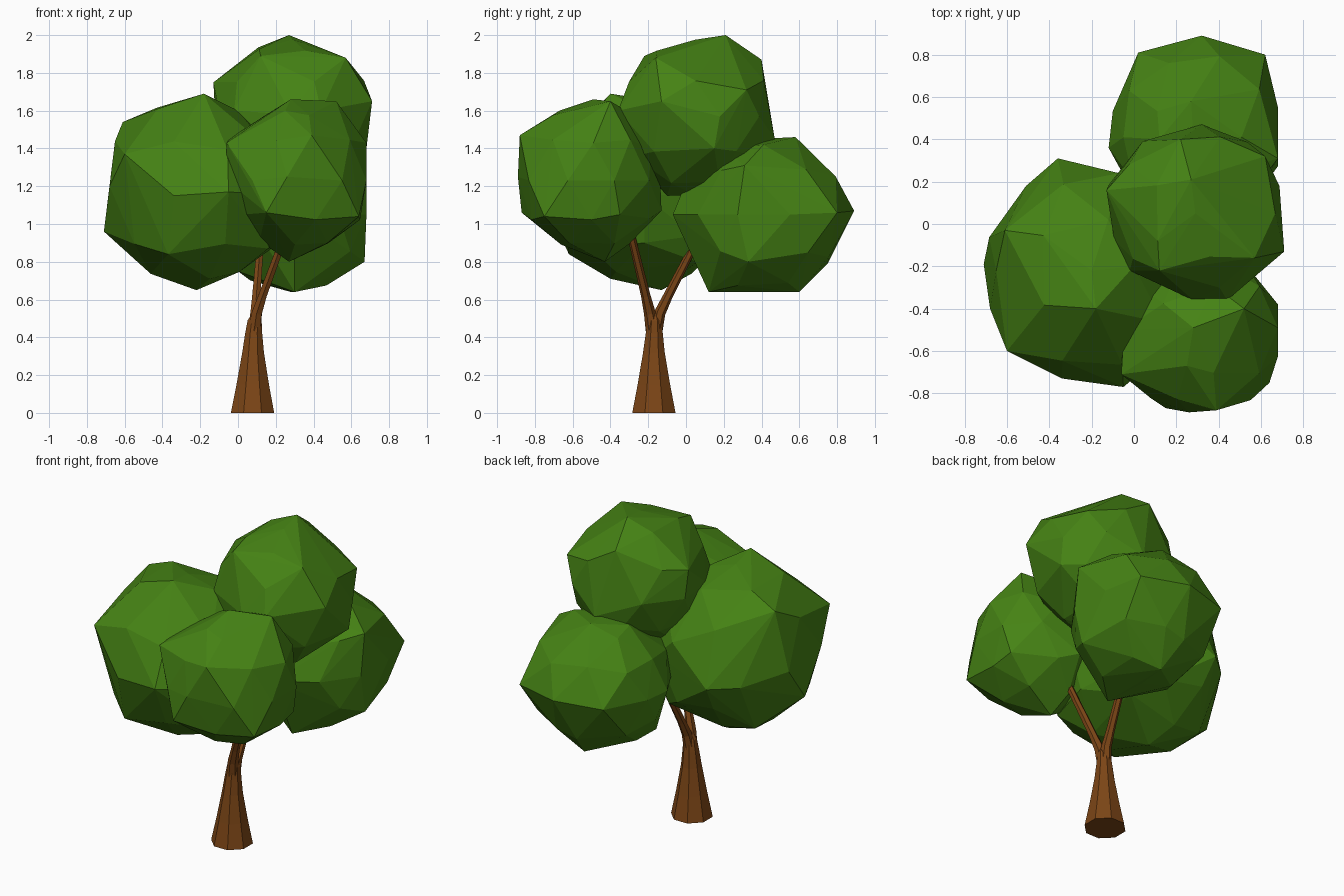
import bpy, bmesh
from math import pi, cos, sin, exp, log
from mathutils import Vector


def material(name, rgb):
    m = bpy.data.materials.new(name)
    m.diffuse_color = (*rgb, 1)
    return m


bark = material("bark", (0.2, 0.06, 0.008))
leaf = material("leaf", (0.06, 0.225, 0.007))


def finish(bm, name, mat):
    bmesh.ops.recalc_face_normals(bm, faces=bm.faces[:])
    me = bpy.data.meshes.new(name)
    bm.to_mesh(me)
    bm.free()
    me.materials.append(mat)
    bpy.context.collection.objects.link(bpy.data.objects.new(name, me))


def limb(name, path, sides, axis=None):
    """Faceted tube through (x, y, z, radius) stations."""
    bm = bmesh.new()
    d = Vector(axis or Vector(path[-1][:3]) - Vector(path[0][:3])).normalized()
    u = Vector((0, 1, 0)).cross(d).normalized()
    w = d.cross(u)
    rings = []
    for x, y, z, r in path:
        angles = [2 * pi * (i + 0.5) / sides for i in range(sides)]
        rings.append([bm.verts.new(Vector((x, y, z)) + r * (cos(a) * u + sin(a) * w))
                      for a in angles])
    for a, b in zip(rings, rings[1:]):
        for i in range(sides):
            j = (i + 1) % sides
            bm.faces.new((a[i], a[j], b[j], b[i]))
    bm.faces.new(rings[0])
    bm.faces.new(rings[-1])
    finish(bm, name, bark)


def foliage(name, centre, radius, bumps):
    """Low-poly ball whose surface is drawn out to the given bump points."""
    bm = bmesh.new()
    bmesh.ops.create_icosphere(bm, subdivisions=2, radius=1)
    c = Vector(centre)
    pulls = [Vector(b) - c for b in bumps]
    for v in bm.verts:
        n = v.co.normalized()
        total, s = 0.15, 0.15 * log(radius)
        for p in pulls:
            k = exp(-7 * (1 - n.dot(p.normalized())))
            total += k
            s += k * log(p.length)
        v.co = n * exp(s / total) * 0.945
        # Nothing bulges past the outermost bumps
        for i in range(3):
            v.co[i] = min(max(v.co[i], min(p[i] for p in pulls)),
                          max(p[i] for p in pulls))
    free = set(bm.verts)
    for p in pulls:
        v = min(free, key=lambda q: (q.co - p).length)
        v.co = p
        free.discard(v)
    bmesh.ops.translate(bm, verts=bm.verts[:], vec=c)
    # Hull keeps every clump a clean convex faceted shape
    res = bmesh.ops.convex_hull(bm, input=bm.verts[:])
    junk = {e for e in res["geom_interior"] + res["geom_unused"]
            if isinstance(e, bmesh.types.BMVert)}
    bmesh.ops.delete(bm, geom=list(junk), context='VERTS')
    finish(bm, name, leaf)


# Flared trunk and its two branches
limb("trunk", [(0.077, -0.17, 0, 0.124), (0.078, -0.17, 0.15, 0.093),
               (0.08, -0.17, 0.32, 0.062), (0.083, -0.168, 0.42, 0.049),
               (0.088, -0.167, 0.49, 0.04), (0.093, -0.167, 0.525, 0.02)], 8, (0, 0, 1))
limb("front_branch", [(0.087, -0.176, 0.44, 0.038), (0.1, -0.192, 0.53, 0.031),
                      (0.13, -0.213, 0.62, 0.025), (0.27, -0.305, 1.0, 0.02)], 6)
limb("back_branch", [(0.085, -0.158, 0.44, 0.036), (0.092, -0.138, 0.53, 0.03),
                     (0.097, -0.095, 0.62, 0.025), (0.12, 0.06, 0.92, 0.02)], 6)

# Four leaf clumps
foliage("left_foliage", (-0.2, -0.22, 1.16), 0.53, [
    (-0.18, -0.40, 1.69), (-0.61, -0.03, 1.54), (-0.60, -0.60, 1.37),
    (-0.71, -0.19, 0.96), (-0.22, -0.13, 0.65), (-0.37, -0.62, 0.84),
    (-0.05, -0.77, 1.17), (-0.34, -0.73, 1.15), (-0.36, 0.31, 1.1),
    (-0.07, 0.24, 1.3), (0.08, 0.06, 0.80), (-0.49, 0.0, 0.77),
    (-0.68, -0.40, 1.2), (0.0, -0.2, 1.6), (0.16, -0.5, 0.87),
    (-0.51, 0.18, 1.1), (-0.15, -0.40, 0.71), (0.3, -0.22, 1.15)])
foliage("front_foliage", (0.31, -0.5, 1.23), 0.4, [
    (0.39, -0.88, 1.47), (0.15, -0.87, 1.06), (-0.06, -0.71, 1.43),
    (0.64, -0.75, 1.04), (0.68, -0.49, 1.43), (0.27, -0.43, 0.80),
    (0.28, -0.49, 1.66), (0.02, -0.6, 1.05), (0.3, -0.13, 1.07),
    (0.52, -0.40, 1.65), (0.3, -0.14, 1.33), (0.64, -0.35, 1.05),
    (0.26, -0.89, 1.25), (0.3, -0.66, 0.89), (0.25, -0.67, 1.6)])
foliage("top_foliage", (0.29, 0.05, 1.57), 0.42, [
    (0.27, 0.21, 2.0), (0.12, -0.22, 1.89), (0.57, -0.16, 1.88),
    (0.62, 0.32, 1.71), (0.22, 0.40, 1.87), (-0.13, 0.16, 1.75),
    (0.71, -0.13, 1.65), (0.25, -0.10, 1.15), (0.44, -0.36, 1.6),
    (0.32, 0.47, 1.45), (-0.02, -0.22, 1.6), (0.68, 0.15, 1.4),
    (0.28, -0.36, 1.58), (0.43, 0.02, 1.93)])
foliage("back_foliage", (0.28, 0.41, 1.05), 0.42, [
    (0.32, 0.89, 1.07), (0.62, 0.80, 1.06), (0.02, 0.81, 1.06),
    (0.30, 0.60, 0.64), (0.30, 0.12, 0.64), (0.67, 0.33, 0.80),
    (0.68, 0.31, 1.31), (0.27, 0.58, 1.46), (-0.12, 0.36, 1.05),
    (0.30, -0.07, 1.05), (0.12, 0.40, 1.42), (0.0, 0.3, 0.75),
    (0.25, 0.75, 0.79), (0.3, 0.05, 0.85), (0.3, 0.0, 1.22)])
